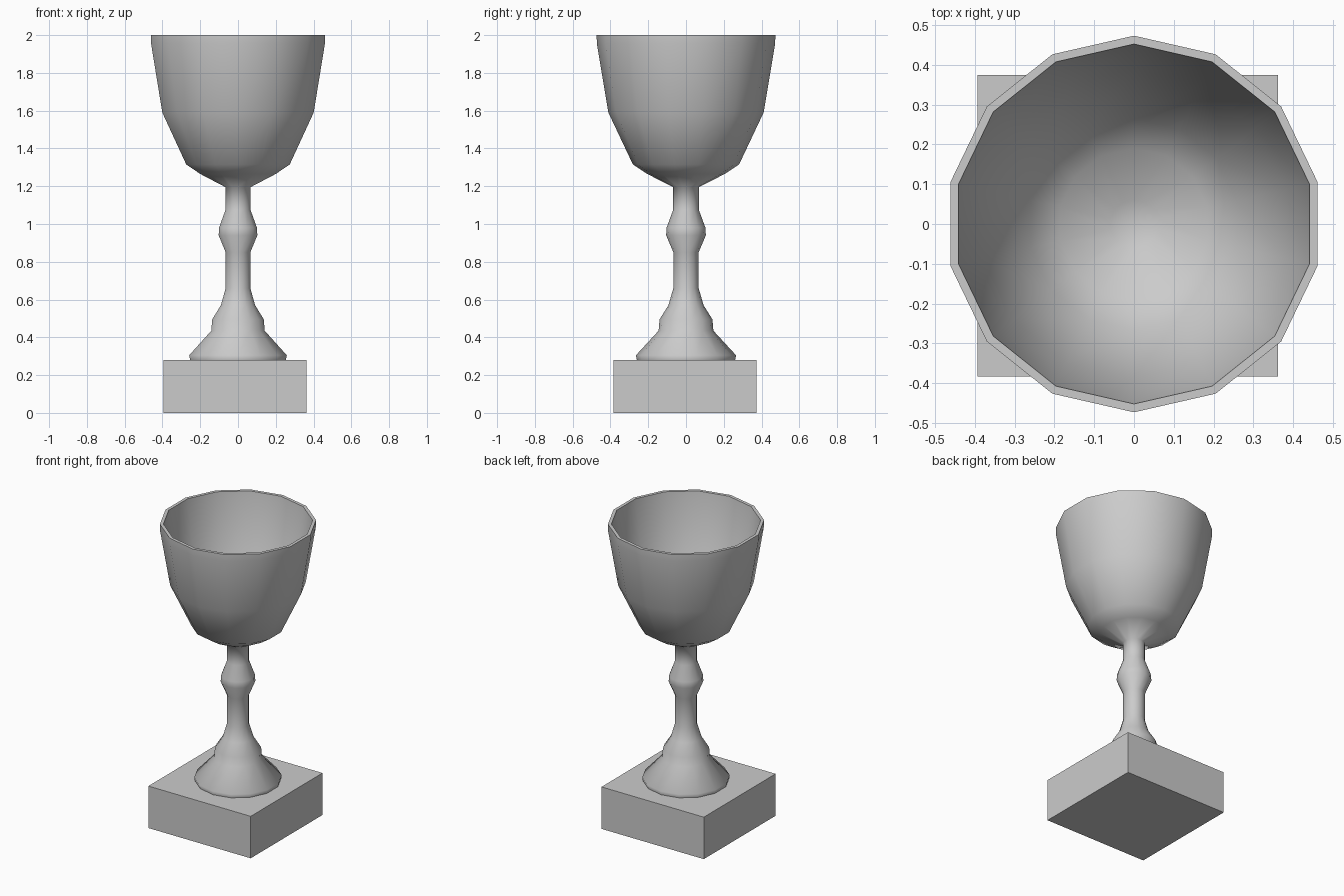
import bpy, bmesh, math

if "Cube" in bpy.data.objects:
    bpy.data.objects.remove(bpy.data.objects["Cube"])

SIDES = 14

def finish(name, bm):
    bmesh.ops.recalc_face_normals(bm, faces=bm.faces)
    mesh = bpy.data.meshes.new(name)
    bm.to_mesh(mesh)
    bm.free()
    obj = bpy.data.objects.new(name, mesh)
    bpy.context.collection.objects.link(obj)
    return obj

def lathe(name, profile):
    """Turn a closed (radius, z) profile around z; a radius of 0 becomes a pole."""
    bm = bmesh.new()
    rings = []
    for r, z in profile:
        if r == 0:
            rings.append([bm.verts.new((0, 0, z))] * SIDES)
            continue
        angles = [math.pi / 2 + 2 * math.pi * i / SIDES for i in range(SIDES)]
        rings.append([bm.verts.new((r * math.cos(a), r * math.sin(a), z)) for a in angles])
    for a, b in zip(rings, rings[1:]):
        for i in range(SIDES):
            j = (i + 1) % SIDES
            bm.faces.new(list(dict.fromkeys((a[i], a[j], b[j], b[i]))))
    return finish(name, bm)

# Goblet: foot, knopped stem, outer bowl, lip, then inside of the bowl
goblet = lathe("goblet", [
    (0, 0.28), (0.26, 0.28), (0.265, 0.305), (0.145, 0.435), (0.14, 0.495),
    (0.093, 0.57), (0.067, 0.66), (0.067, 0.85), (0.105, 0.94), (0.103, 0.98),
    (0.068, 1.075), (0.068, 1.195), (0.205, 1.265), (0.281, 1.315),
    (0.411, 1.59), (0.472, 1.955), (0.473, 2.0),
    (0.452, 2.0), (0.447, 1.955), (0.388, 1.60), (0.265, 1.34),
    (0.19, 1.285), (0.06, 1.225), (0, 1.215),
])
bpy.context.view_layer.objects.active = goblet
goblet.select_set(True)
bpy.ops.object.shade_smooth_by_angle(angle=math.radians(75))

# Square plinth, set slightly off the goblet's axis
bm = bmesh.new()
bmesh.ops.create_cube(bm, size=1)
bmesh.ops.scale(bm, vec=(0.755, 0.757, 0.28), verts=bm.verts)
plinth = finish("plinth", bm)
plinth.location = (-0.016, -0.004, 0.14)
